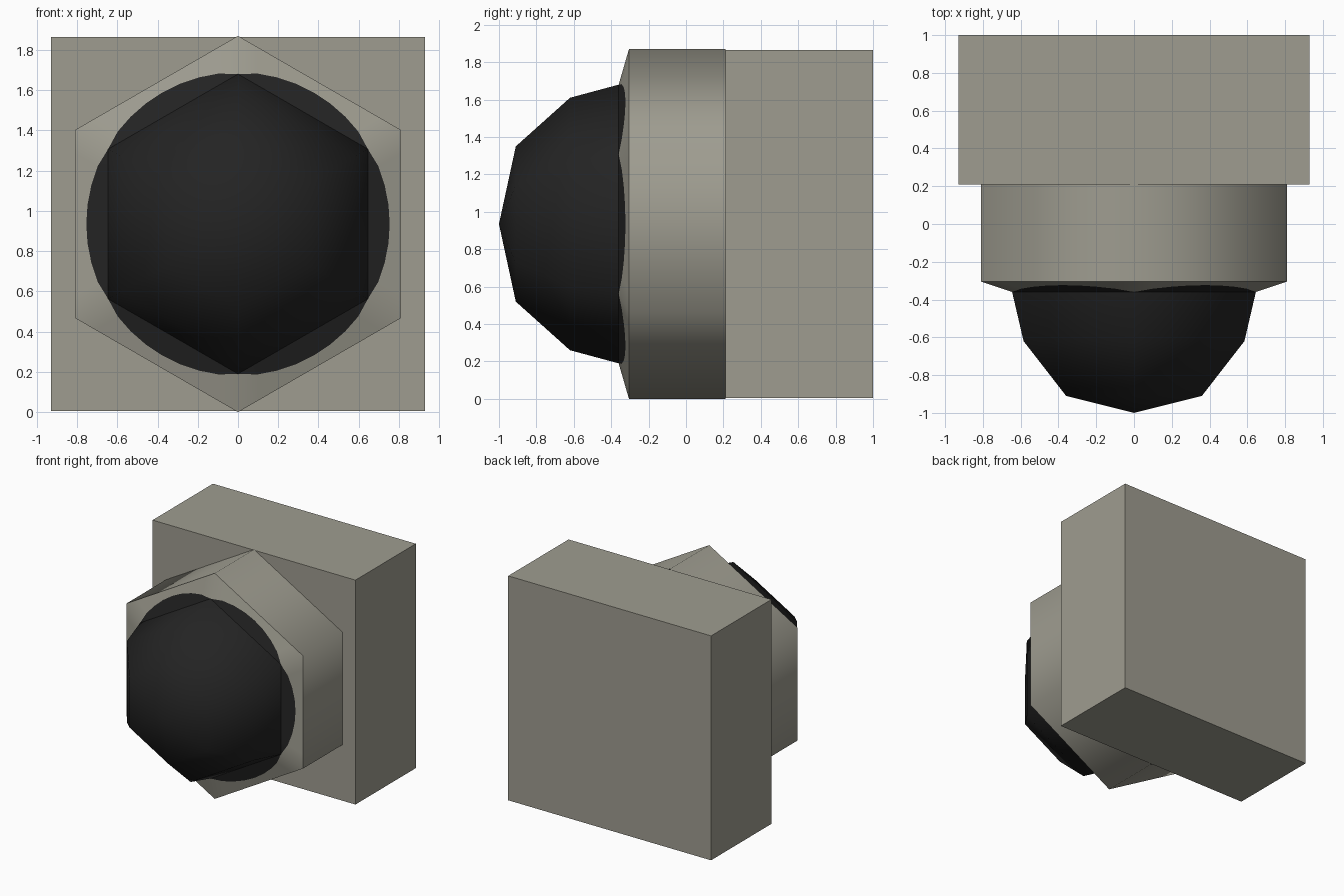
import bpy, bmesh, math

if "Cube" in bpy.data.objects:
    bpy.data.objects.remove(bpy.data.objects["Cube"])

CZ = 0.935          # height of the central axis
R_OUT, R_IN = 0.935, 0.745
Y_BACK, Y_FRONT, Y_DOME = 0.21, -0.305, -0.36
R_PAINT = 0.754     # radius of the black area on the chamfer


def material(name, rgb):
    m = bpy.data.materials.new(name)
    m.diffuse_color = (*rgb, 1)
    m.use_nodes = True
    m.node_tree.nodes["Principled BSDF"].inputs["Base Color"].default_value = m.diffuse_color
    return m


grey = material("warm grey", (0.345, 0.335, 0.28))
black = material("black", (0.017, 0.017, 0.017))


def finish(name, bm, mats, smooth_angle=None):
    bmesh.ops.remove_doubles(bm, verts=bm.verts, dist=0.0005)
    bmesh.ops.recalc_face_normals(bm, faces=bm.faces)
    me = bpy.data.meshes.new(name)
    bm.to_mesh(me)
    bm.free()
    for m in mats:
        me.materials.append(m)
    ob = bpy.data.objects.new(name, me)
    bpy.context.collection.objects.link(ob)
    if smooth_angle:
        bpy.ops.object.select_all(action='DESELECT')
        ob.select_set(True)
        bpy.context.view_layer.objects.active = ob
        bpy.ops.object.shade_smooth_by_angle(angle=math.radians(smooth_angle))
    return ob


def hex_point(r, y, i):
    a = math.radians(90 + 60 * i)
    return (r * math.cos(a), y, CZ + r * math.sin(a))


def lathe(bm, rings):
    """Join six-sided rings given as (radius, y); radius 0 is a tip."""
    for (r0, y0), (r1, y1) in zip(rings, rings[1:]):
        for i in range(6):
            pts = [hex_point(r0, y0, i), hex_point(r0, y0, i + 1)]
            pts += [hex_point(r1, y1, i + 1)]
            if r1 > 0:
                pts += [hex_point(r1, y1, i)]
            bm.faces.new([bm.verts.new(p) for p in pts])


# back block
bm = bmesh.new()
bmesh.ops.create_cube(bm, size=1)
for v in bm.verts:
    v.co = (v.co.x * 1.86, 0.605 + v.co.y * 0.79, CZ + v.co.z * 1.86)
finish("back_block", bm, [grey])

# hexagonal collar
bm = bmesh.new()
lathe(bm, [(R_OUT, Y_BACK), (R_OUT, Y_FRONT)])
bm.normal_update()
finish("hex_collar", bm, [grey], 65)

# faceted dome
bm = bmesh.new()
lathe(bm, [(R_IN, Y_DOME), (0.675, -0.62), (0.415, -0.91), (0, -1.0)])
finish("dome", bm, [black], 65)

# chamfer ring: black inside a circle, grey outside
bm = bmesh.new()
K = math.cos(math.radians(30))
N = 8
for i in range(6):
    mid = math.radians(60 * i)

    def place(a, s, mid=mid):
        # a: distance out from the axis, s: sideways along the hexagon side
        t = (a / K - R_IN) / (R_OUT - R_IN)
        y = Y_DOME + t * (Y_FRONT - Y_DOME)
        return bm.verts.new((a * math.cos(mid) - s * math.sin(mid), y,
                             CZ + a * math.sin(mid) + s * math.cos(mid)))

    def column(j):
        u = 2 * j / N - 1
        s_in, s_out = u * R_IN / 2, u * R_OUT / 2
        ang = math.radians(30 * u)
        r = R_IN if abs(u) == 1 else R_PAINT
        return ((R_IN * K, s_in), (r * math.cos(ang), r * math.sin(ang)),
                (R_OUT * K, s_out))

    for j in range(N):
        c0, c1 = column(j), column(j + 1)
        for band, mat in ((0, 1), (1, 0)):
            pts = [c0[band], c1[band], c1[band + 1], c0[band + 1]]
            uniq = []
            for p in pts:
                if all(math.dist(p, q) > 1e-4 for q in uniq):
                    uniq.append(p)
            f = bm.faces.new([place(*p) for p in uniq])
            f.material_index = mat
finish("chamfer_ring", bm, [grey, black], 65)

# the open ring's normals must face forward
me = bpy.data.objects["chamfer_ring"].data
if sum(p.normal.y * p.area for p in me.polygons) > 0:
    me.flip_normals()
# the open collar's normals must face outward
me = bpy.data.objects["hex_collar"].data
if sum(p.normal.x * p.center.x + p.normal.z * (p.center.z - CZ) for p in me.polygons) < 0:
    me.flip_normals()
